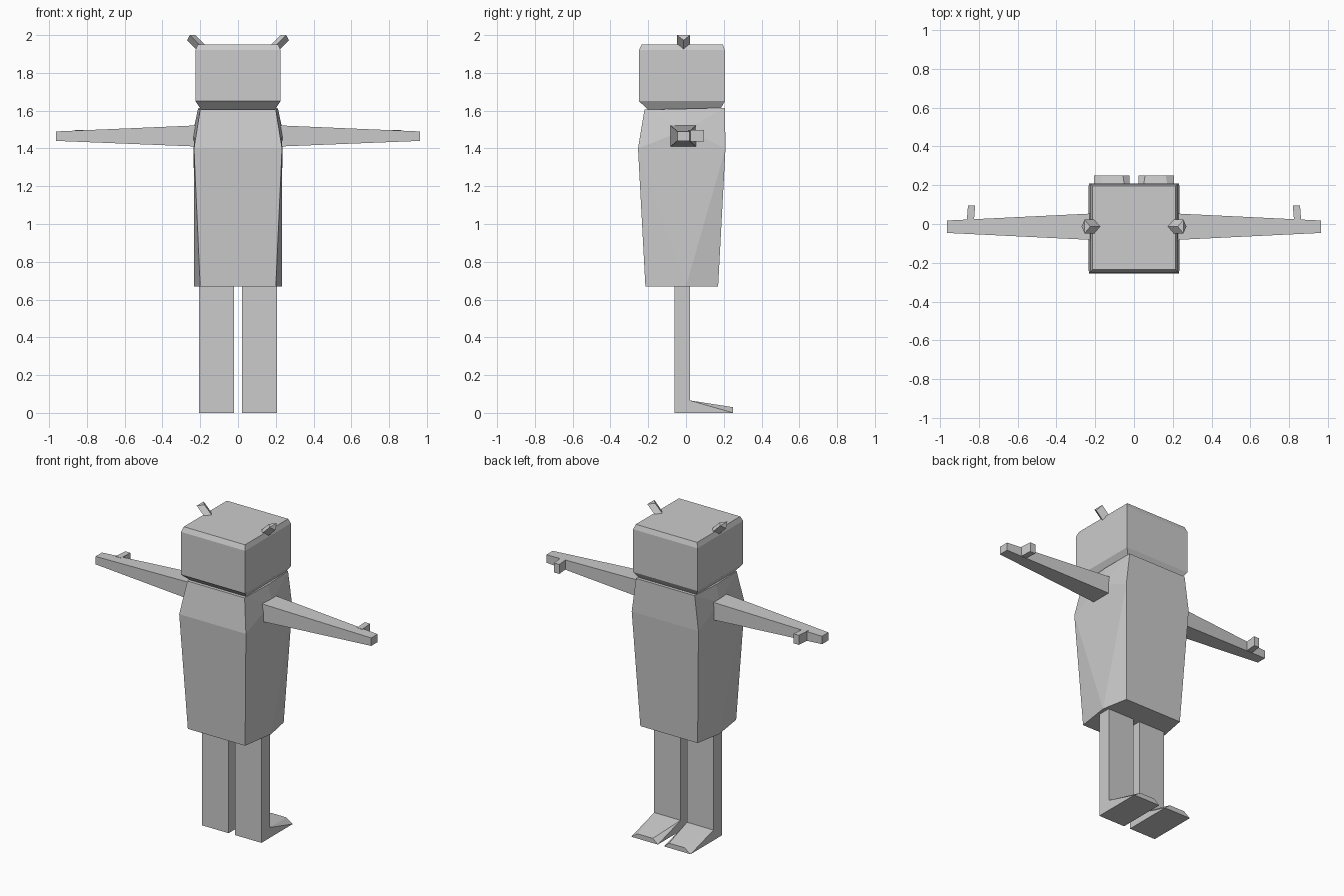
import bpy, bmesh, math

if "Cube" in bpy.data.objects:
    bpy.data.objects.remove(bpy.data.objects["Cube"])


def hull(name, points, mirror=False):
    """Faceted convex part from its corner points, optionally mirrored over x."""
    bm = bmesh.new()
    for p in points:
        bm.verts.new(p)
    bmesh.ops.convex_hull(bm, input=bm.verts[:])
    bmesh.ops.dissolve_limit(bm, angle_limit=math.radians(0.5),
                             verts=bm.verts[:], edges=bm.edges[:])
    bmesh.ops.recalc_face_normals(bm, faces=bm.faces[:])
    me = bpy.data.meshes.new(name)
    bm.to_mesh(me)
    bm.free()
    ob = bpy.data.objects.new(name, me)
    bpy.context.collection.objects.link(ob)
    if mirror:
        ob.modifiers.new("Mirror", 'MIRROR')
    return ob


def rect_z(x0, x1, y0, y1, z):
    return [(x, y, z) for x in (x0, x1) for y in (y0, y1)]


def rect_x(x, y0, y1, z0, z1):
    return [(x, y, z) for y in (y0, y1) for z in (z0, z1)]


# Head: block with chamfered jaw and crown
hull("head", rect_z(-.195, .195, -.2, .18, 1.605) + rect_z(-.225, .225, -.249, .206, 1.65)
     + rect_z(-.225, .225, -.249, .206, 1.92) + rect_z(-.214, .214, -.235, .195, 1.95))

# Body: six-sided sections (front corner, side ridge, back corner)
body = []
for front, side, back in [
        ((.2, -.215, .67), (.232, 0, .67), (.2, .17, .67)),
        ((.233, -.254, 1.4), (.235, 0, 1.5), (.233, .209, 1.4)),
        ((.2, -.22, 1.605), (.212, 0, 1.61), (.205, .206, 1.615))]:
    for x, y, z in (front, side, back):
        body += [(x, y, z), (-x, y, z)]
hull("body", body)

# Arms: taper to the hand, with a small thumb
hull("arm", rect_x(.215, -.082, .054, 1.41, 1.522) + rect_x(.963, -.046, .018, 1.44, 1.49), True)
hull("thumb", [(x + dx, y, z) for y, dx in ((.01, .005), (.096, -.002))
               for x in (.82, .857) for z in (1.437, 1.497)], True)

# Legs and wedge feet
hull("leg", rect_z(.022, .207, -.062, .022, 0) + rect_z(.022, .207, -.062, .022, .69), True)
hull("foot", rect_z(.022, .207, .015, .25, 0)
     + [(.022, .02, .066), (.207, .02, .066), (.057, .25, .03), (.163, .25, .03)], True)

# Ears: diamond section leaning outwards with a folded tip
section = [(.225, -.013, 2.0), (.255, -.048, 2.0), (.27, -.013, 1.973), (.255, .022, 2.0)]
hull("ear", section + [(x - .06, y, z - .06) for x, y, z in section], True)
